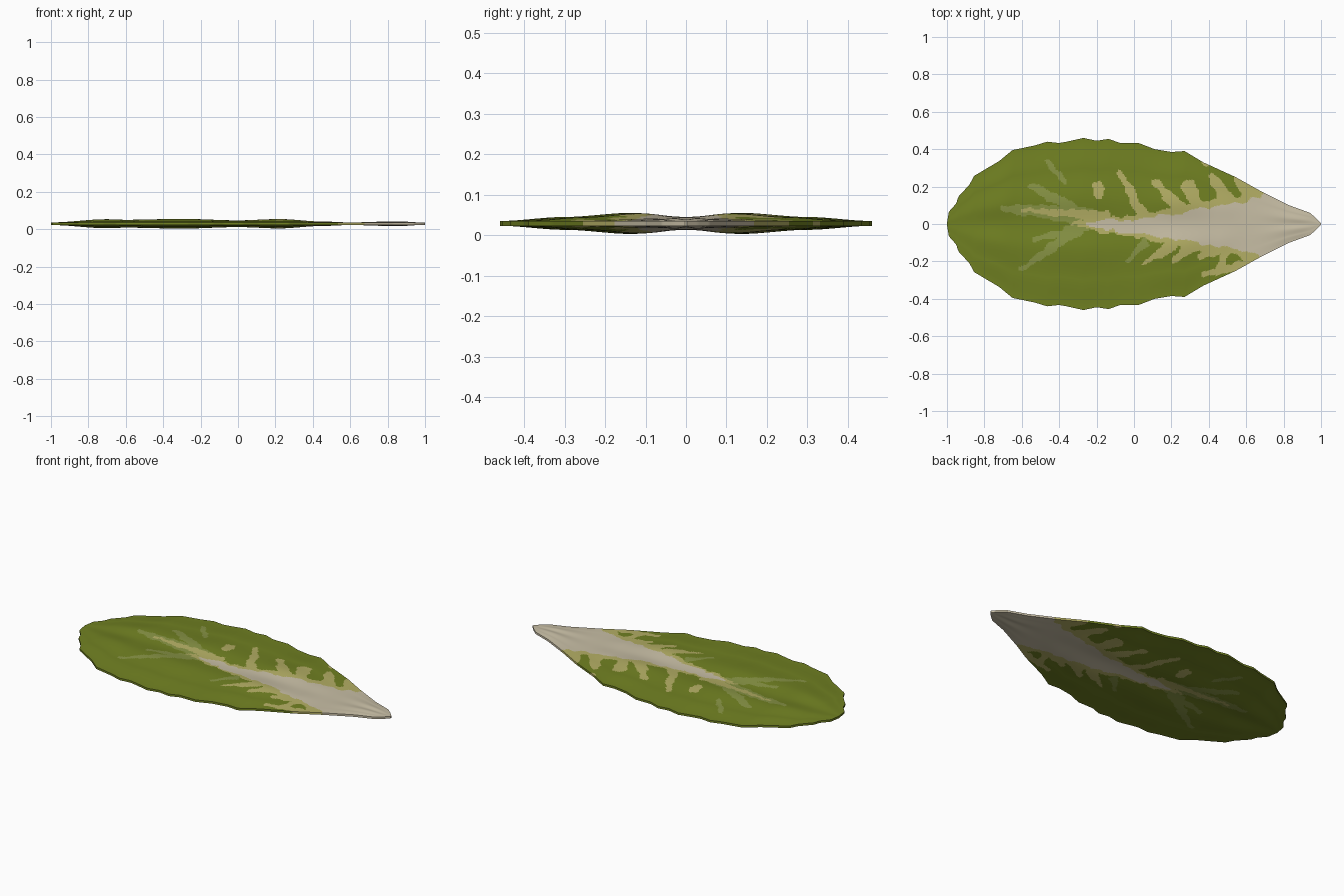
import bpy, bmesh, math
from mathutils import Vector, noise

if "Cube" in bpy.data.objects:
    bpy.data.objects.remove(bpy.data.objects["Cube"])

ROWS, COLS, MID = 300, 120, 0.029


def lerp_table(table, x, smooth=False):
    for (a, p), (b, q) in zip(table, table[1:]):
        if x <= b:
            t = max(0, (x - a) / (b - a))
            if smooth:
                t = t * t * (3 - 2 * t)
            return p + (q - p) * t
    return table[-1][1]


# Scalloped half width along the leaf, from rounded end to stalk end
OUTLINE = [(-1, .004), (-.99, .065), (-.95, .11), (-.94, .145), (-.88, .21), (-.855, .257),
           (-.72, .337), (-.65, .395), (-.53, .42), (-.465, .44), (-.4, .433), (-.36, .44),
           (-.27, .46), (-.2, .445), (-.135, .455), (-.075, .433), (.025, .433), (.11, .4),
           (.2, .385), (.27, .39), (.37, .33), (.545, .25), (.67, .18), (.83, .1),
           (.94, .06), (.975, .03), (1, .003)]
# Half thickness along the leaf, and its share from midrib to rim
THICK = [(-1, .007), (-.7, .024), (-.6, .021), (-.3, .026), (0, .018), (.22, .025),
         (.45, .012), (.6, .007), (.85, .013), (1, .006)]
SHARE = [(0, .5), (.3, 1), (.65, .5), (1, 0)]

# Half width of the pale midrib and of the yellow margin around it
RIB = [(-.27, 0), (-.2, .022), (0, .035), (.2, .065), (.4, .1), (.6, .13), (.75, .2), (1, .2)]
MARGIN = [(-.35, 0), (-.2, .035), (0, .055), (.2, .095), (.4, .14), (.55, .15), (.68, .25), (1, .3)]

# Tapered veins: root x, y, radius, then tip x, y, radius
YELLOW_VEINS = [(-.15, .04, .03, -.6, .075, .01), (.04, .06, .03, -.08, .28, .01),
                (.24, .08, .04, .11, .23, .014), (.34, .09, .04, .29, .2, .035),
                (.5, .12, .05, .42, .25, .018), (.66, .13, .06, .56, .24, .03),
                (-.2, .21, .025, -.19, .16, .03), (.38, .33, .01, .39, .32, .01),
                (.22, -.1, .03, .05, -.22, .01), (.32, -.11, .035, .2, -.2, .012),
                (.45, -.12, .04, .35, -.18, .015), (.64, -.2, .03, .37, -.27, .012),
                (.5, -.14, .025, .45, -.25, .018), (-.18, -.02, .03, -.3, .01, .01)]
PALE_VEINS = [(-.25, .04, .05, -.7, .085, .02), (-.3, .07, .03, -.54, .2, .018),
              (-.38, .23, .015, -.46, .33, .014), (-.3, -.03, .03, -.6, -.24, .015),
              (-.25, -.01, .035, -.52, -.08, .015), (.06, -.1, .02, -.04, -.2, .012)]


def in_vein(p, vein):
    a, b = Vector(vein[:2]), Vector(vein[3:5])
    d = b - a
    t = min(1, max(0, (p - a).dot(d) / d.dot(d)))
    return (p - a - d * t).length < vein[2] + (vein[5] - vein[2]) * t


def colour_index(x, y):
    # Ragged borders come from a small wobble of the sample point
    n = noise.noise_vector(Vector((x * 22, y * 22, 0)))
    p = Vector((x + n.x * .018, y + n.y * .018))
    across = abs(p.y + .012 * (x > -.1))
    if across < lerp_table(RIB, p.x):
        return 3
    if across < lerp_table(MARGIN, p.x) or any(in_vein(p, v) for v in YELLOW_VEINS):
        return 2
    return 1 if any(in_vein(p, v) for v in PALE_VEINS) else 0


# Closed rings of top and underside points, bridged along the leaf
bm = bmesh.new()
rings = []
for i in range(ROWS + 1):
    s = 2 * i / ROWS - 1
    x = .7 * s + .3 * math.sin(math.pi / 2 * s)
    width = lerp_table(OUTLINE, x)
    thick = lerp_table(THICK, x, True)
    ring = []
    for side in (1, -1):
        for j in range(COLS + 1):
            v = side * (2 * j / COLS - 1)
            h = .006 + (thick - .006) * lerp_table(SHARE, abs(v), True)
            ring.append(bm.verts.new((x, v * width, MID + side * h)))
    rings.append(ring)
for a, b in zip(rings, rings[1:]):
    for k in range(len(a)):
        m = (k + 1) % len(a)
        face = bm.faces.new((a[k], b[k], b[m], a[m]))
        c = face.calc_center_median()
        face.material_index = colour_index(c.x, c.y)
bm.faces.new(rings[0])
bm.faces.new(rings[-1]).material_index = 3
bmesh.ops.recalc_face_normals(bm, faces=bm.faces)

mesh = bpy.data.meshes.new("leaf")
bm.to_mesh(mesh)
bm.free()
leaf = bpy.data.objects.new("leaf", mesh)
bpy.context.collection.objects.link(leaf)

for name, rgb in (("leaf green", (.165, .22, .016)), ("pale green", (.25, .3, .06)),
                  ("yellow vein", (.46, .43, .13)), ("cream midrib", (.58, .52, .38))):
    mat = bpy.data.materials.new(name)
    mat.use_nodes = True
    mat.diffuse_color = (*rgb, 1)
    mat.node_tree.nodes["Principled BSDF"].inputs["Base Color"].default_value = (*rgb, 1)
    mesh.materials.append(mat)

bpy.context.view_layer.objects.active = leaf
leaf.select_set(True)
bpy.ops.object.shade_smooth_by_angle(angle=math.radians(40))
